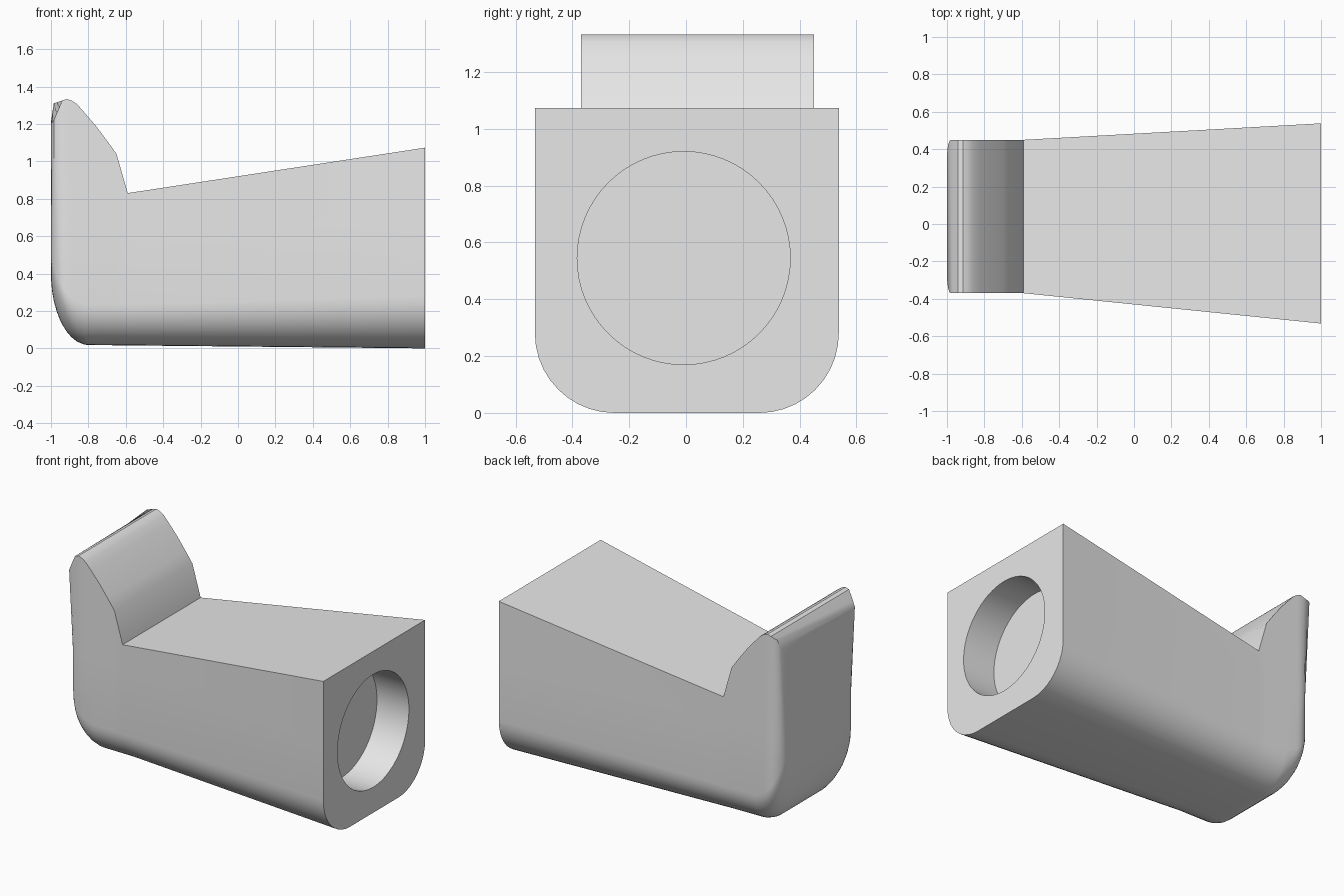
import bpy, bmesh, math
from math import sqrt, cos, sin, pi

cube = bpy.data.objects.get("Cube")
if cube:
    bpy.data.objects.remove(cube)

grey = bpy.data.materials.new("plain grey")
grey.use_nodes = True
grey.diffuse_color = (0.8, 0.8, 0.8, 1)
grey.node_tree.nodes["Principled BSDF"].inputs["Base Color"].default_value = (0.8, 0.8, 0.8, 1)

# Upper outline of the body and raised lip, as (x, z); the nose corner is lower on the right
OUTLINE = [(-0.94, 1.325), (-0.915, 1.333), (-0.89, 1.325), (-0.86, 1.305), (-0.82, 1.26),
           (-0.76, 1.19), (-0.70, 1.11), (-0.65, 1.04), (-0.59, 0.83), (1, 1.073)]
LEFT_TOP = [(-1, 1.21), (-0.985, 1.31)] + OUTLINE
RIGHT_TOP = [(-1, 1.2), (-0.985, 1.22)] + OUTLINE
NOSE = [-1, -0.998, -0.993, -0.985, -0.97, -0.955]
BELLY = 0.65
ARC = 10


def lerp(a, b, t):
    return a + (b - a) * t


def height(points, x):
    for (x0, z0), (x1, z1) in zip(points, points[1:]):
        if x <= x1:
            return lerp(z0, z1, (x - x0) / (x1 - x0))
    return points[-1][1]


def round_off(d, depth, amount):
    """Elliptical setback at distance d behind the nose."""
    k = max(0, 1 - d / depth)
    return amount * (1 - sqrt(1 - k * k))


def section(x):
    """U-shaped cross-section, from right top round the bottom to left top."""
    d = x + 1
    t = max(0, (x + 0.59) / 1.59)
    centre, half = lerp(0.04, 0.003, t), lerp(0.41, 0.535, t)
    bottom = lerp(0.02, 0, d / 2) + round_off(d, 0.2, 0.38)
    radius = lerp(0.22, 0.28, t) - round_off(d, 0.2, 0.06)
    low = half - round_off(d, 0.09, 0.1)
    high = half - round_off(d, 0.02, 0.1)
    pts = [(x, centre - high, height(RIGHT_TOP, x)), (x, centre - low, BELLY)]
    for side in (-1, 1):
        for i in range(ARC + 1):
            a = pi / 2 * (i if side < 0 else ARC - i) / ARC
            pts.append((x, centre + side * (low - radius + radius * cos(a)),
                        bottom + radius * (1 - sin(a))))
    pts += [(x, centre + low, BELLY), (x, centre + high, height(LEFT_TOP, x))]
    return pts


# Body: sections lofted from the nose to the wide end
stations = sorted(set(NOSE + [p[0] for p in OUTLINE] + [-0.8]))
bm = bmesh.new()
rings = [[bm.verts.new(p) for p in section(x)] for x in stations]
for a, b in zip(rings, rings[1:]):
    for i in range(len(a)):
        j = (i + 1) % len(a)
        bm.faces.new((a[i], a[j], b[j], b[i]))
bm.faces.new(rings[0])
bm.faces.new(rings[-1])
bmesh.ops.recalc_face_normals(bm, faces=bm.faces[:])
mesh = bpy.data.meshes.new("body")
bm.to_mesh(mesh)
bm.free()
mesh.materials.append(grey)
body = bpy.data.objects.new("body", mesh)
bpy.context.collection.objects.link(body)

# Round blind socket in the wide end
bpy.ops.mesh.primitive_cylinder_add(vertices=64, radius=0.375, depth=0.47,
                                    location=(1, -0.008, 0.545), rotation=(0, pi / 2, 0))
cutter = bpy.context.object
cutter.name = "socket_cutter"
cutter.hide_render = True
cutter.data.materials.append(grey)
cut = body.modifiers.new("socket", "BOOLEAN")
cut.operation = "DIFFERENCE"
cut.solver = "EXACT"
cut.object = cutter

bpy.ops.object.select_all(action="DESELECT")
body.select_set(True)
bpy.context.view_layer.objects.active = body
bpy.ops.object.modifier_apply(modifier="socket")
bpy.data.objects.remove(cutter)
bpy.ops.object.shade_smooth_by_angle(angle=math.radians(30))
